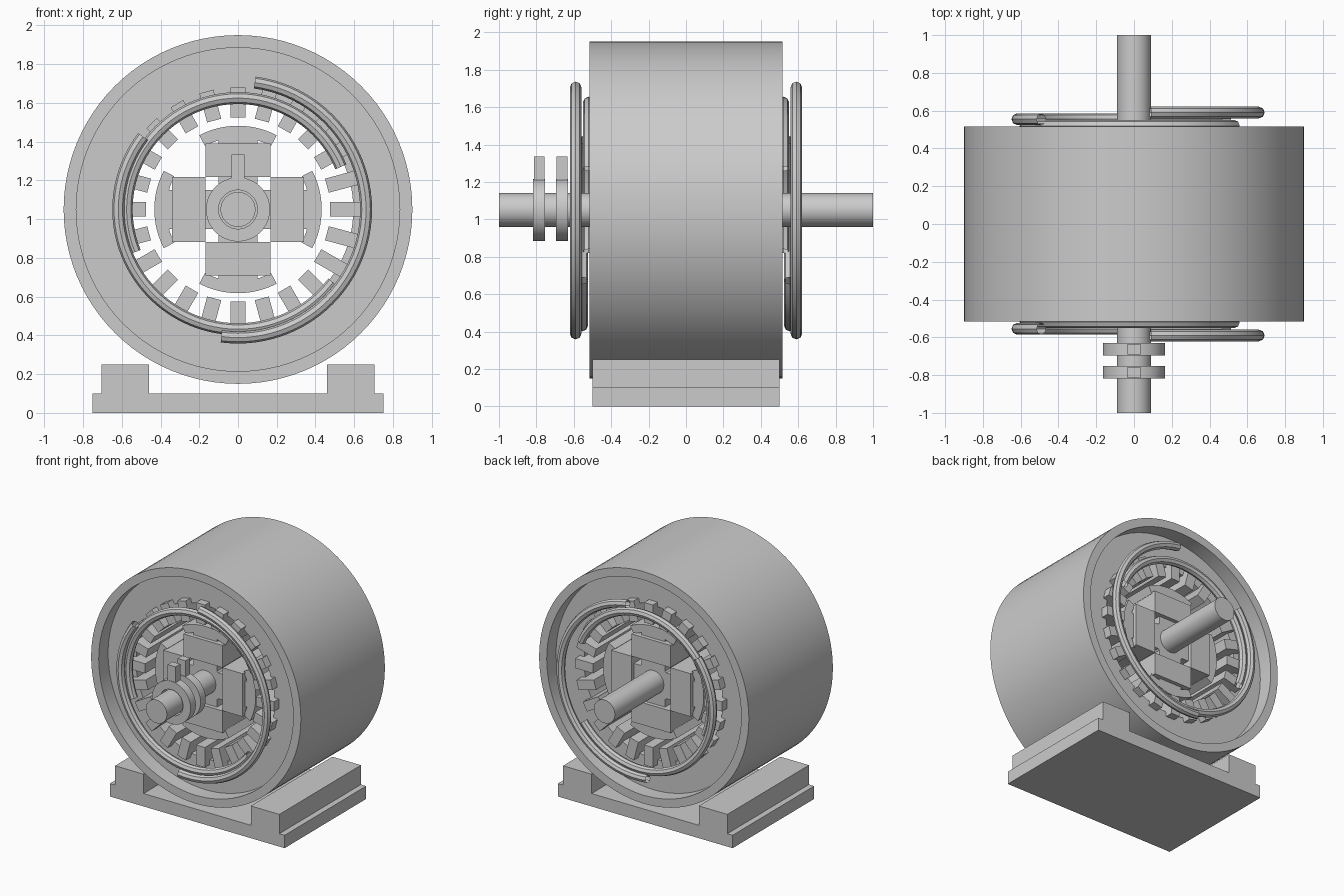
import bpy, bmesh
from math import sin, cos, pi, radians
from mathutils import Matrix

if "Cube" in bpy.data.objects:
    bpy.data.objects.remove(bpy.data.objects["Cube"])

AXIS_Z = 1.05  # height of the shaft axis


def finish(name, bm, smooth=True):
    bmesh.ops.recalc_face_normals(bm, faces=bm.faces)
    me = bpy.data.meshes.new(name)
    bm.to_mesh(me)
    bm.free()
    ob = bpy.data.objects.new(name, me)
    bpy.context.collection.objects.link(ob)
    if smooth:
        smooth_by_angle(ob)
    return ob


def smooth_by_angle(ob):
    bpy.ops.object.select_all(action='DESELECT')
    ob.select_set(True)
    bpy.context.view_layer.objects.active = ob
    bpy.ops.object.shade_smooth_by_angle(angle=radians(30))


def add_box(bm, x, y, z, turn=0.0, height=0.0):
    """Box from (min, max) ranges, turned about y, then lifted."""
    size = [b - a for a, b in (x, y, z)]
    mid = [(a + b) / 2 for a, b in (x, y, z)]
    m = (Matrix.Translation((0, 0, height)) @ Matrix.Rotation(-turn, 4, 'Y')
         @ Matrix.Translation(mid) @ Matrix.Diagonal((*size, 1)))
    bmesh.ops.create_cube(bm, size=1, matrix=m)


def add_sector(bm, r0, r1, y0, y1, a0=0.0, a1=2 * pi, n=96):
    """Ring, or part of one, with a rectangular section around the axis."""
    full = a1 - a0 > 6.28
    rows = []
    for i in range(n if full else n + 1):
        a = a0 + (a1 - a0) * i / n
        rows.append([bm.verts.new((r * cos(a), y, AXIS_Z + r * sin(a)))
                     for r, y in ((r0, y0), (r1, y0), (r1, y1), (r0, y1))])
    for i in range(n):
        p, q = rows[i], rows[(i + 1) % len(rows)]
        for k in range(4):
            j = (k + 1) % 4
            bm.faces.new((p[k], p[j], q[j], q[k]))
    if not full:
        bm.faces.new(rows[0])
        bm.faces.new(rows[-1])


def cylinder(name, r, y0, y1):
    bm = bmesh.new()
    m = (Matrix.Translation((0, (y0 + y1) / 2, AXIS_Z))
         @ Matrix.Rotation(pi / 2, 4, 'X'))
    bmesh.ops.create_cone(bm, cap_ends=True, segments=48, radius1=r,
                          radius2=r, depth=y1 - y0, matrix=m)
    return finish(name, bm)


def ring(name, r0, r1, y0, y1):
    bm = bmesh.new()
    add_sector(bm, r0, r1, y0, y1)
    return finish(name, bm)


# base plate and feet
bm = bmesh.new()
add_box(bm, (-0.75, 0.75), (-0.5, 0.5), (0, 0.1))
finish("base_plate", bm, False)
for side, x in (("left", (-0.705, -0.46)), ("right", (0.46, 0.705))):
    bm = bmesh.new()
    add_box(bm, x, (-0.5, 0.5), (0.1, 0.25))
    finish(side + "_foot", bm, False)

# housing shell and recessed stator core
ring("housing", 0.835, 0.9, -0.515, 0.515)
ring("stator_core", 0.595, 0.835, -0.4, 0.4)

# bars around the stator bore
bm = bmesh.new()
for i in range(24):
    add_box(bm, (0.475, 0.63), (-0.46, 0.46), (-0.0375, 0.0375),
            i * pi / 12, AXIS_Z)
finish("stator_bars", bm, False)

# three half-circle end windings on each side
for side, s in (("front", -1), ("back", 1)):
    for k in range(3):
        cu = bpy.data.curves.new("end_winding", 'CURVE')
        cu.dimensions = '3D'
        cu.bevel_depth = 0.031
        cu.bevel_resolution = 2
        sp = cu.splines.new('POLY')
        sp.points.add(48)
        r = 0.575 + 0.043 * k
        for i, p in enumerate(sp.points):
            a = radians(22.5 + 120 * k) + pi * i / 48
            p.co = (r * cos(a), s * (0.52 + 0.035 * k),
                    AXIS_Z + r * sin(a), 1)
        ob = bpy.data.objects.new(f"{side}_end_winding_{k + 1}", cu)
        bpy.context.collection.objects.link(ob)
        bpy.ops.object.select_all(action='DESELECT')
        ob.select_set(True)
        bpy.context.view_layer.objects.active = ob
        bpy.ops.object.convert(target='MESH')
        smooth_by_angle(bpy.context.view_layer.objects.active)

# shaft and rotor hub
cylinder("shaft", 0.09, -1, 1)
cylinder("rotor_hub", 0.15, -0.4, 0.4)

# four rotor poles: core, field coil and curved shoe
for i in range(4):
    a = i * pi / 2
    bm = bmesh.new()
    add_box(bm, (0.1, 0.385), (-0.4, 0.4), (-0.1, 0.1), a, AXIS_Z)
    finish(f"pole_core_{i + 1}", bm, False)
    bm = bmesh.new()
    add_box(bm, (0.168, 0.34), (-0.43, 0.43), (-0.167, 0.167), a, AXIS_Z)
    finish(f"field_coil_{i + 1}", bm, False)
    bm = bmesh.new()
    h = radians(27.5)
    add_sector(bm, 0.37, 0.432, -0.4, 0.4, a - h, a + h, 16)
    finish(f"pole_shoe_{i + 1}", bm)

# slip rings with brushes on top
for i, y in enumerate((-0.785, -0.663)):
    ring(f"slip_ring_{i + 1}", 0.1, 0.165, y - 0.032, y + 0.032)
    bm = bmesh.new()
    add_box(bm, (-0.034, 0.034), (y - 0.029, y + 0.029), (1.205, 1.335))
    finish(f"brush_{i + 1}", bm, False)
